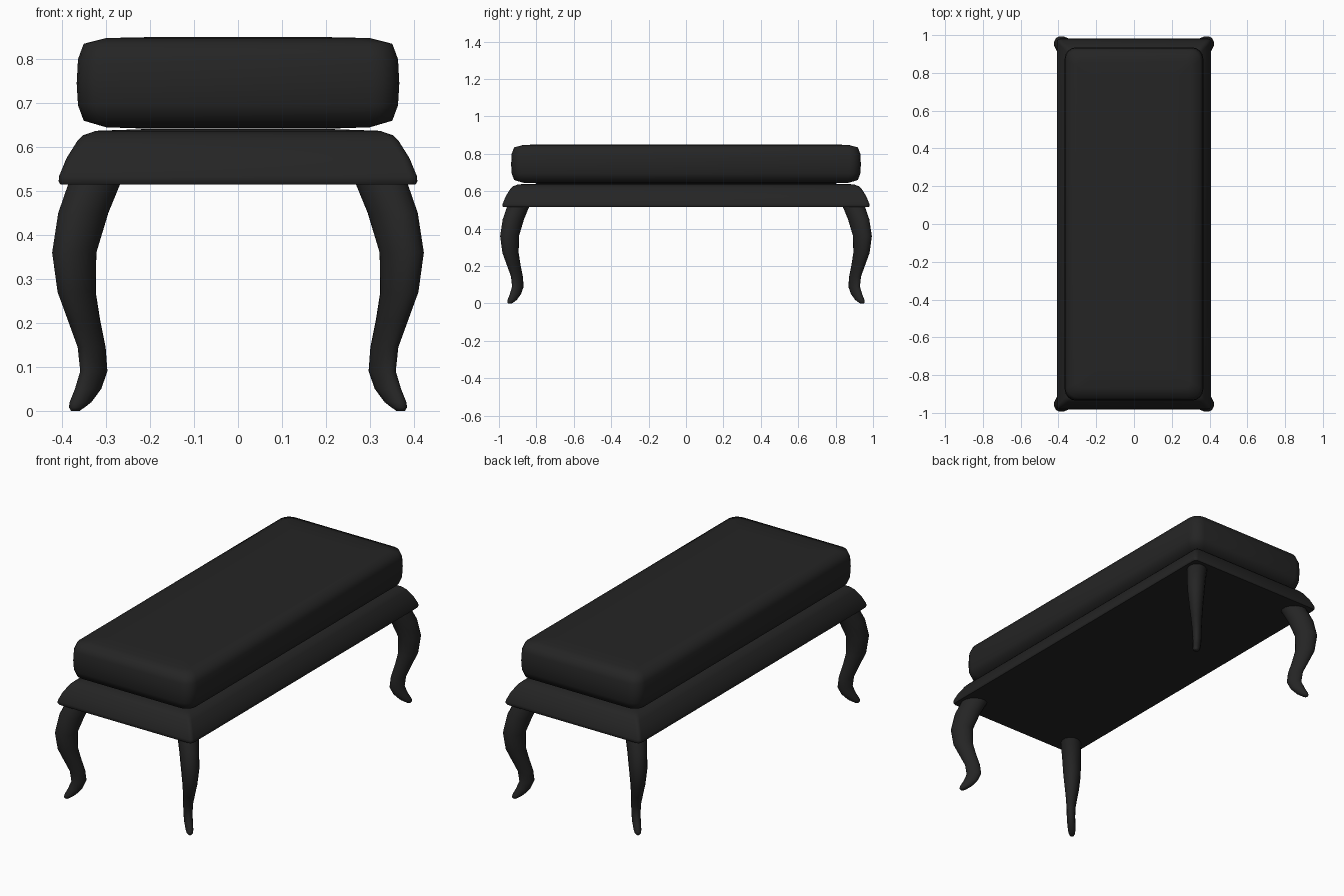
import bpy, bmesh, math

if "Cube" in bpy.data.objects:
    bpy.data.objects.remove(bpy.data.objects["Cube"])

black = bpy.data.materials.new("black upholstery")
black.diffuse_color = (0.018, 0.018, 0.018, 1)
black.use_nodes = True
black.node_tree.nodes["Principled BSDF"].inputs["Base Color"].default_value = black.diffuse_color


def rounded_rect(hx, hy, r, z, n=4):
    """Ring of points around a rectangle with rounded corners."""
    pts = []
    for k, (sx, sy) in enumerate([(1, 1), (-1, 1), (-1, -1), (1, -1)]):
        for i in range(n + 1):
            a = math.pi / 2 * (k + i / n)
            pts.append((sx * (hx - r) + r * math.cos(a),
                        sy * (hy - r) + r * math.sin(a), z))
    return pts


def loft(name, rings, angle):
    """Skin a stack of equal-sized rings and cap both ends."""
    bm = bmesh.new()
    loops = [[bm.verts.new(p) for p in ring] for ring in rings]
    n = len(loops[0])
    for a, b in zip(loops, loops[1:]):
        for i in range(n):
            j = (i + 1) % n
            bm.faces.new((a[i], a[j], b[j], b[i]))
    bm.faces.new(loops[0])
    bm.faces.new(loops[-1])
    bmesh.ops.recalc_face_normals(bm, faces=bm.faces)
    mesh = bpy.data.meshes.new(name)
    bm.to_mesh(mesh)
    bm.free()
    mesh.materials.append(black)
    ob = bpy.data.objects.new(name, mesh)
    bpy.context.collection.objects.link(ob)
    bpy.ops.object.select_all(action='DESELECT')
    ob.select_set(True)
    bpy.context.view_layer.objects.active = ob
    bpy.ops.object.shade_smooth_by_angle(angle=math.radians(angle))
    return ob


# Cushion: soft box, (inset, z) from bottom to top
cushion = [(0.16, 0.642), (0.067, 0.645), (0.016, 0.66), (0.003, 0.695), (0, 0.745),
           (0.003, 0.80), (0.016, 0.835), (0.067, 0.848), (0.16, 0.85)]
loft("cushion", [rounded_rect(0.367 - d, 0.935 - d, max(0.06 - 0.4 * d, 0.015), z)
                 for d, z in cushion], 60)

# Seat frame: flared apron with a small lip at the base
frame = [(0.004, 0.515), (0, 0.522), (0.001, 0.534), (0.018, 0.575), (0.042, 0.613),
         (0.056, 0.627), (0.085, 0.637), (0.2, 0.641)]
loft("seat_frame", [rounded_rect(0.408 - d, 0.981 - d, 0.018, z)
                    for d, z in frame], 50)

# Cabriole legs, turned 45 degrees outwards: (z, inner x, outer x, half side width)
leg = [(0.53, 0.26, 0.383, 0.053), (0.515, 0.267, 0.388, 0.053),
       (0.45, 0.294, 0.41, 0.049), (0.36, 0.321, 0.424, 0.045),
       (0.27, 0.323, 0.411, 0.036), (0.205, 0.313, 0.387, 0.029),
       (0.145, 0.301, 0.365, 0.024), (0.09, 0.297, 0.359, 0.022),
       (0.05, 0.311, 0.371, 0.021), (0.02, 0.333, 0.383, 0.019),
       (0.008, 0.348, 0.385, 0.016), (0.0, 0.36, 0.38, 0.009)]
for sx, side in ((-1, "left"), (1, "right")):
    for sy, end in ((-1, "front"), (1, "back")):
        rings = []
        for z, inner, outer, b in leg:
            c, h = (inner + outer) / 2, (outer - inner) / 2
            a = math.sqrt(max(2 * h * h - b * b, b * b))
            ring = []
            for i in range(14):
                t = 2 * math.pi * i / 14
                u, v = a * math.cos(t), b * math.sin(t)
                ring.append((sx * (c + (u - v) * 0.7071),
                             sy * (c + 0.571 + (u + v) * 0.7071), z))
            rings.append(ring)
        loft(f"{end}_{side}_leg", rings, 60)
